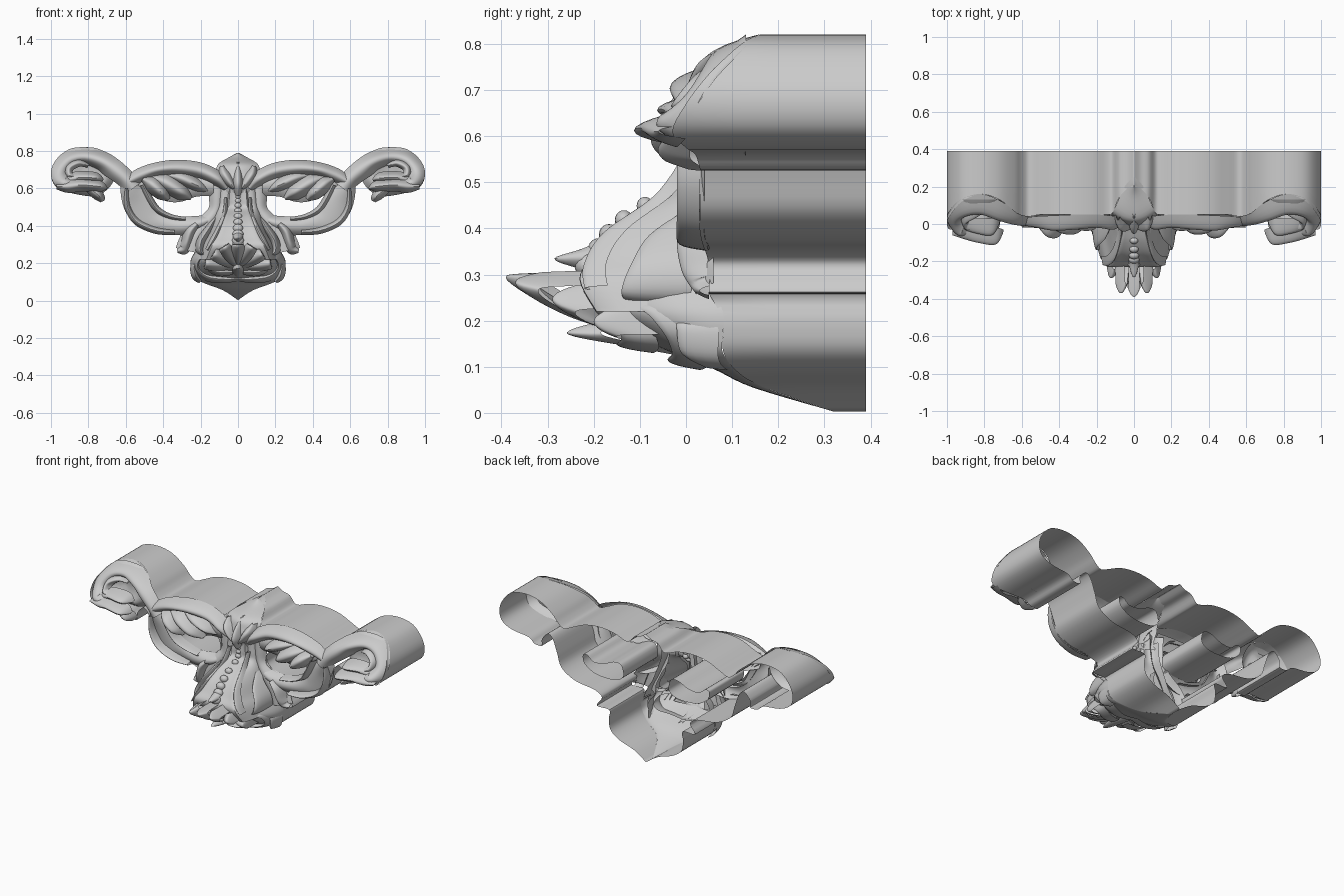
import bpy, bmesh, math
from mathutils import Vector

BACK = 0.39


def smooth(pts, n, closed=False):
    """Catmull-Rom through tuples of any dimension."""
    out, k = [], len(pts)
    for i in range(k if closed else k - 1):
        if closed:
            p = [pts[(i + j) % k] for j in (-1, 0, 1, 2)]
        else:
            p = [pts[min(max(i + j, 0), k - 1)] for j in (-1, 0, 1, 2)]
        for s in range(n):
            t = s / n
            out.append(tuple(0.5 * (2 * b + (c - a) * t + (2 * a - 5 * b + 4 * c - d) * t * t
                                    + (3 * b - a - 3 * c + d) * t ** 3) for a, b, c, d in zip(*p)))
    if not closed:
        out.append(tuple(pts[-1]))
    return out


def grid(name, rows, closed=False, mirror=True, front=True):
    """Sheet through rows of points; mirrored over x when asked."""
    bm = bmesh.new()
    vs = [[bm.verts.new(p) for p in r] for r in rows]
    for a, b in zip(vs, vs[1:]):
        m = len(a)
        for j in range(m if closed else m - 1):
            k = (j + 1) % m
            bm.faces.new((a[j], a[k], b[k], b[j]))
    bmesh.ops.remove_doubles(bm, verts=bm.verts, dist=0.0004)
    bmesh.ops.recalc_face_normals(bm, faces=bm.faces)
    if front and sum(f.normal.y * f.calc_area() for f in bm.faces) > 0:
        bmesh.ops.reverse_faces(bm, faces=bm.faces)
    me = bpy.data.meshes.new(name)
    bm.to_mesh(me)
    bm.free()
    me.shade_smooth()
    me.set_sharp_from_angle(angle=math.radians(45))
    ob = bpy.data.objects.new(name, me)
    bpy.context.collection.objects.link(ob)
    if mirror:
        ob.modifiers.new("mirror", 'MIRROR').merge_threshold = 0.001
    return ob


def band(name, pts, mirror=True, flute=0.0, n=6, m=10):
    """Ribbon or leaf along (x, z, half width, crest y, edge drop)."""
    ps = smooth(pts, n)
    rows = []
    for i, (x, z, w, y, b) in enumerate(ps):
        q, r = ps[max(i - 1, 0)], ps[min(i + 1, len(ps) - 1)]
        t = Vector((r[0] - q[0], r[1] - q[1]))
        t = t.normalized() if t.length > 1e-6 else Vector((0, 1))
        row = []
        for j in range(m + 1):
            u = 2 * j / m - 1
            row.append((x + t.y * u * w, y + b * u * u + flute * math.cos(u * 3 * math.pi), z - t.x * u * w))
        rows.append(row)
    return grid(name, rows, mirror=mirror)


def pillow(name, loop, centre, steps):
    """Concentric rings of a closed outline; steps are (scale, y)."""
    lp = smooth(loop, 5, True)
    cx, cz = centre
    return grid(name, [[(cx + (x - cx) * s, y, cz + (z - cz) * s) for x, z in lp]
                       for s, y in smooth(steps, 3)], closed=True)


# Outer wall following the silhouette, open at the back
rim = [(0, .79, .20), (.035, .768, .19), (.08, .755, .14), (.115, .715, .06), (.15, .715, .05),
       (.22, .74, .05), (.32, .75, .05), (.42, .735, .05), (.50, .70, .05), (.56, .675, .04),
       (.60, .70, .04), (.64, .745, .07), (.72, .80, .13), (.82, .82, .16), (.92, .80, .12),
       (.98, .735, .05), (1.0, .67, .0), (.98, .61, -.03), (.91, .575, .0), (.80, .56, .02),
       (.76, .53, .03), (.71, .53, .03), (.71, .57, .03), (.67, .615, .03), (.635, .59, .03),
       (.605, .51, .03), (.575, .43, .03), (.48, .375, .03), (.35, .355, .04), (.30, .32, .05),
       (.335, .262, .05), (.25, .258, .05), (.253, .20, .08), (.24, .135, .08), (.18, .09, .11),
       (.08, .055, .17), (0, .003, .32)]
rs = smooth(rim, 4)
grid("outer_wall", [[(x, y + (BACK - y) * t, z) for x, z, y in rs] for t in (0, .33, .66, 1)], front=False)

# Walls of the two eye-shaped openings
hole = [(.155, .49), (.20, .455), (.28, .448), (.36, .46), (.42, .50), (.43, .55),
        (.40, .555), (.36, .525), (.29, .53), (.22, .56), (.17, .555)]
hs = smooth(hole, 4, True)
grid("opening_wall", [[(x, y, z) for x, z in hs] for y in (.05, .2, BACK)], closed=True, front=False)

# Outer scrolls: recessed floor, rolled ribbon, leaves
pillow("scroll_floor", [(.66, .66), (.72, .795), (.82, .82), (.92, .80), (.995, .70), (.975, .61),
                        (.86, .568), (.74, .565)], (.85, .68), [(1, .13), (.75, .09), (.4, .11), (0, .12)])
band("scroll_ribbon", [(.56, .60, .05, -.01, .04), (.60, .65, .05, -.01, .05), (.66, .70, .055, .0, .06),
                       (.73, .745, .055, .02, .10), (.82, .768, .053, .05, .11), (.90, .75, .053, .04, .09),
                       (.95, .69, .05, .0, .05), (.94, .635, .04, -.06, .04), (.89, .62, .03, -.06, .05)])
band("scroll_inner_curl", [(.80, .72, .01, .06, .03), (.85, .735, .02, .03, .04), (.90, .71, .022, .0, .05),
                           (.90, .67, .02, -.03, .05), (.86, .665, .01, -.03, .04)])
for k, (x0, z0, x1, z1, w, y) in enumerate([(.97, .645, .72, .655, .034, -.05),
                                            (.97, .61, .70, .61, .034, -.10)]):
    mx, mz = (x0 + x1) / 2, (z0 + z1) / 2 + .008
    band("scroll_leaf_%d" % k, [(x0, z0, .015, y + .04, .06), (x0 - .06, z0, w, y + .02, .06),
                                (mx, mz, w, y, .08), (x1 + .04, z1, w * .9, y - .01, .09),
                                (x1, z1 - .01, .006, y + .05, .02)])
band("scroll_leaf_tip", [(.80, .60, .02, -.04, .05), (.76, .575, .03, -.06, .07),
                         (.735, .55, .025, -.05, .08), (.725, .53, .012, .0, .03)])

# Lower C-shaped ribbon and the rolled lips along it
band("c_ribbon", [(.57, .66, .04, .0, .04), (.575, .60, .055, .0, .04), (.535, .52, .08, .02, .02),
                  (.48, .445, .07, .03, .01), (.41, .415, .055, .03, .02), (.34, .40, .048, .02, .03),
                  (.27, .40, .05, .01, .04), (.20, .415, .04, .01, .05), (.16, .43, .03, .02, .04)])
band("c_outer_lip", [(.595, .60, .012, -.02, .05), (.59, .50, .016, -.02, .05), (.54, .42, .018, -.02, .05),
                     (.44, .375, .018, -.02, .06), (.34, .365, .014, -.01, .06)])
band("c_inner_lip", [(.51, .62, .015, -.02, .06), (.475, .55, .018, -.02, .06), (.43, .485, .018, -.01, .06),
                     (.36, .448, .015, .0, .06), (.28, .435, .012, .0, .05)])

# Brow ribbon and broad lobed brow leaves
band("brow_ribbon", [(.58, .64, .03, -.01, .04), (.52, .67, .04, -.02, .06), (.43, .70, .04, -.035, .08),
                     (.32, .708, .045, -.03, .08), (.20, .692, .045, -.02, .07), (.11, .65, .04, -.03, .07),
                     (.06, .60, .02, .0, .03)])
band("brow_backing", [(.53, .63, .04, .03, .02), (.45, .62, .06, .02, .03), (.34, .605, .08, .02, .03),
                      (.23, .62, .065, .02, .03), (.13, .62, .06, .02, .03)])
for k, (x0, z0, x1, z1, w, y) in enumerate([(.51, .65, .37, .555, .04, -.07), (.46, .66, .25, .56, .045, -.05),
                                            (.38, .67, .16, .60, .038, -.03)]):
    band("brow_leaf_%d" % k, [(x0, z0, .012, y + .05, .03),
                              (x0 * .65 + x1 * .35, z0 * .55 + z1 * .45 + .015, w, y, .07),
                              (x0 * .25 + x1 * .75, z0 * .2 + z1 * .8, w, y, .09),
                              (x1, z1 - .015, .01, y + .06, .03)])

# Crown at the top middle
crown = [(.79, .004, .20), (.765, .05, .15), (.73, .105, .03), (.68, .12, .0), (.63, .11, -.01), (.56, .10, .01)]
grid("crown", [[(w * u, y + .05 * u * u, z) for u in [j / 6 for j in range(7)]] for z, w, y in smooth(crown, 5)])
band("crown_leaf", [(.02, .60, .01, -.03, .03), (.05, .64, .03, -.04, .06), (.075, .68, .03, -.03, .06),
                    (.085, .72, .012, .02, .03)])
band("crown_bud", [(0, .56, .015, -.02, .04), (0, .62, .03, -.055, .06), (0, .68, .025, -.03, .06),
                   (0, .74, .008, .04, .02)], mirror=False)

# Projecting centre wedge with sloping flanks
wedge = [(.60, .05, .0), (.54, .055, .0), (.495, .06, -.01), (.45, .075, -.095), (.40, .095, -.16),
         (.34, .12, -.205), (.29, .15, -.235), (.22, .18, -.20)]
wrows = []
for z, w, y in smooth(wedge, 5):
    half = [(0, y), (w * .5, y + .008), (w * .85, y + .004), (w, y + .02), (w + .025, y * .55 + .02),
            (w + .045, y * .25 + .04), (w + .055, .08)]
    wrows.append([(a, b, z) for a, b in smooth(half, 2)])
grid("centre_wedge", wrows)
band("wedge_edge", [(.065, .55, .008, -.01, .03), (.07, .47, .012, -.07, .04), (.10, .39, .015, -.18, .05),
                    (.135, .32, .017, -.222, .05), (.165, .27, .012, -.22, .05)])

# Plates and straps beside the wedge
band("cheek_plate", [(.11, .66, .05, .03, .03), (.11, .56, .045, .03, .03), (.12, .48, .04, .03, .03),
                     (.17, .41, .05, .02, .04), (.23, .33, .075, .02, .04), (.25, .262, .085, .02, .04)])
band("cheek_strap", [(.12, .44, .01, .0, .04), (.155, .385, .02, -.08, .09), (.195, .32, .025, -.12, .13),
                     (.20, .265, .025, -.14, .15), (.17, .24, .01, -.13, .10)])
band("cheek_leaf", [(.22, .41, .015, -.01, .03), (.255, .37, .03, -.02, .06), (.275, .31, .03, -.01, .06),
                    (.29, .275, .03, .01, .04), (.325, .265, .01, .03, .02)])

# Row of growing flattened pearls down the wedge
wfine = smooth(wedge, 12)
for i in range(9):
    t = i / 8
    z = .555 - .235 * t ** 1.15
    y = min(wfine, key=lambda p: abs(p[0] - z))[2]
    r = .013 + .019 * t
    bpy.ops.mesh.primitive_uv_sphere_add(segments=16, ring_count=10, radius=r, location=(0, y + .006, z))
    ob = bpy.context.object
    ob.name = "pearl_%d" % i
    ob.scale = (1, .8, .85)
    bpy.ops.object.shade_smooth()
# Pointed drop ending the row of pearls
band("pearl_drop", [(0, .40, .01, -.15, .02), (0, .36, .025, -.215, .03), (0, .335, .025, -.285, .06),
                    (0, .315, .012, -.24, .02)], mirror=False)

# Rounded bowl at the bottom, running to a point
bowl = [(.275, .22, -.20, .05), (.22, .252, -.20, .08), (.17, .252, -.12, .08), (.13, .238, -.03, .08),
        (.095, .185, .06, .11), (.055, .08, .145, .17), (.003, .001, .32, .32)]
grid("bowl", [[(w * math.sin(u), ye + (yc - ye) * math.cos(u), z)
               for u in [j * math.pi / 24 for j in range(13)]] for z, w, yc, ye in smooth(bowl, 5)])
band("bowl_lip", [(.0, .115, .012, -.02, .05), (.09, .115, .022, -.04, .07), (.17, .13, .024, -.03, .08),
                  (.215, .175, .022, -.05, .09), (.20, .225, .02, -.10, .09), (.14, .225, .016, -.17, .09)])
band("bowl_side_roll", [(.20, .10, .01, .04, .05), (.225, .13, .022, -.01, .08), (.235, .18, .02, -.02, .09),
                        (.22, .21, .01, -.02, .06)])
band("bowl_inner_roll", [(.03, .15, .012, -.15, .06), (.09, .15, .02, -.15, .08), (.14, .165, .018, -.14, .08),
                         (.145, .20, .014, -.17, .07)])

# Palmette: fan of spoon petals projecting forward
for k, (deg, reach, tip) in enumerate([(0, .13, -.39), (33, .14, -.37), (60, .155, -.29), (82, .18, -.20)]):
    dx, dz = math.sin(math.radians(deg)), math.cos(math.radians(deg))
    prof = [(0, .012, -.15), (.3, .025, tip * .68), (.62, .034, tip * .88), (.9, .034, tip),
            (.98, .03, tip * .9), (1.0, .03, tip * .45)]
    band("petal_%d" % k, [(dx * reach * f, .175 + dz * reach * f, w, y, .05) for f, w, y in prof],
         mirror=deg > 0)
band("lower_petal", [(0, .115, .01, .03, .03), (0, .14, .025, -.10, .05), (0, .165, .03, -.24, .07),
                     (0, .18, .025, -.25, .07), (0, .20, .012, -.18, .03)], mirror=False)
